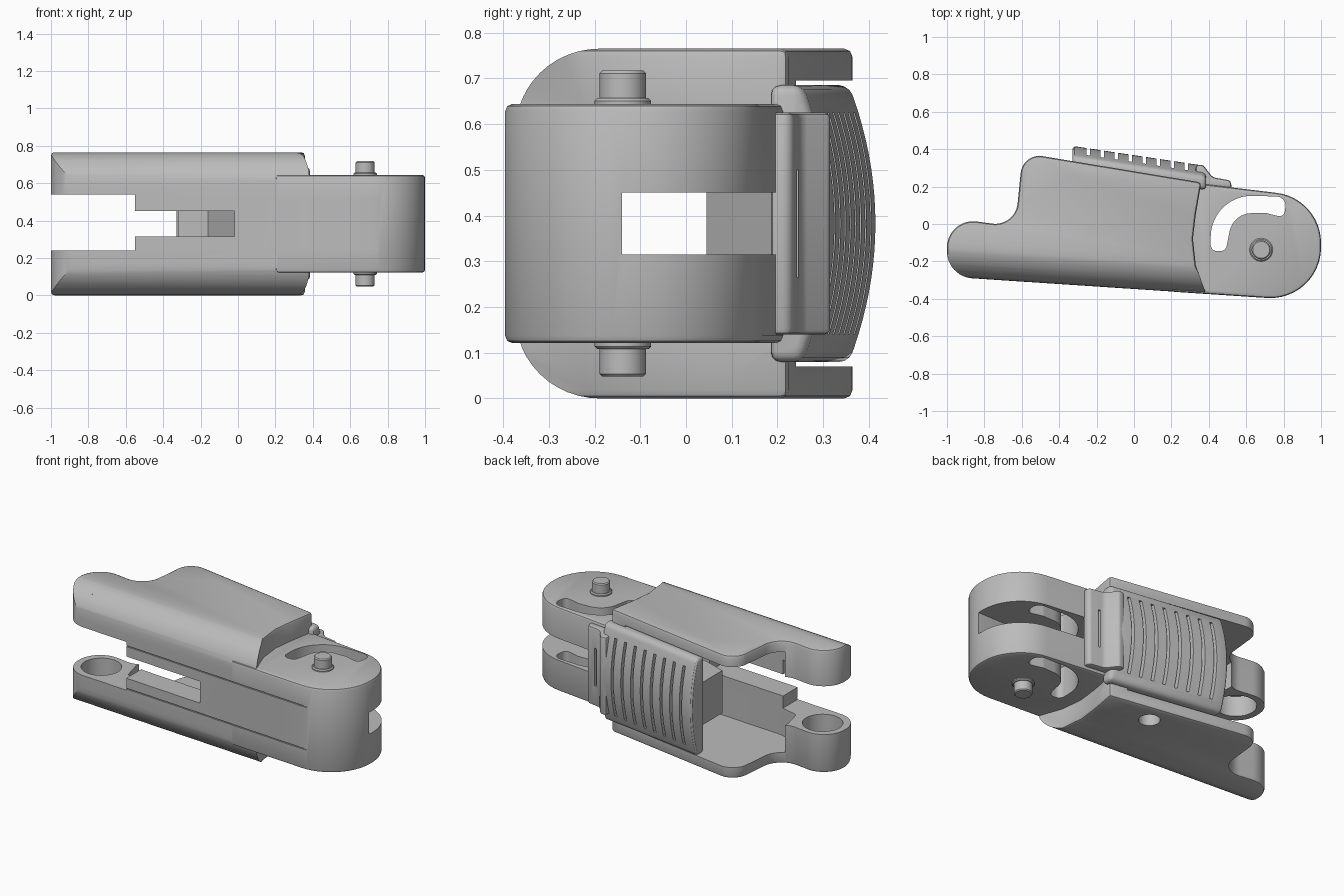
import bpy, bmesh, math
from mathutils import Vector

if "Cube" in bpy.data.objects:
    bpy.data.objects.remove(bpy.data.objects["Cube"])

grey = bpy.data.materials.new("mid_grey")
grey.use_nodes = True
grey.diffuse_color = (0.5, 0.5, 0.5, 1)
grey.node_tree.nodes["Principled BSDF"].inputs["Base Color"].default_value = (0.5, 0.5, 0.5, 1)

TALL = 0.765          # full height, everything mirrors about its middle
MID = TALL / 2
FRONT_SLOPE = -0.066  # lean of the front wall
PAD_SLOPE = -0.15     # lean of the thumb pad


def front_y(x, depth=0.0):
    return -0.3475 + FRONT_SLOPE * x + depth


def fillet(corners, steps=12):
    """Round each (x, y, radius) corner of a polygon with an arc."""
    out = []
    for i, (x, y, r) in enumerate(corners):
        p = Vector((x, y))
        if r == 0:
            out.append(p)
            continue
        a = (Vector(corners[i - 1][:2]) - p).normalized()
        b = (Vector(corners[(i + 1) % len(corners)][:2]) - p).normalized()
        half = a.angle(b) / 2
        c = p + (a + b).normalized() * r / math.sin(half)
        s = p + a * r / math.tan(half) - c
        e = p + b * r / math.tan(half) - c
        start = math.atan2(s.y, s.x)
        turn = (math.atan2(e.y, e.x) - start + math.pi) % math.tau - math.pi
        for k in range(steps + 1):
            t = start + turn * k / steps
            out.append(c + r * Vector((math.cos(t), math.sin(t))))
    return out


def modify(ob, kind, **settings):
    mod = ob.modifiers.new(kind, kind)
    for key, value in settings.items():
        setattr(mod, key, value)
    bpy.context.view_layer.objects.active = ob
    bpy.ops.object.modifier_apply(modifier=mod.name)


def prism(name, corners, lo, hi, along_x=False, slope=0.0, bevel=0.0, segments=2):
    """Extrude a rounded polygon along z, or along x with a lean in y."""
    bm = bmesh.new()
    place = (lambda p, h: (h, p[0] + slope * h, p[1])) if along_x else (lambda p, h: (p[0], p[1], h))
    pts = fillet(corners)
    rings = [[bm.verts.new(place(p, h)) for p in pts] for h in (lo, hi)]
    for ring in rings:
        bm.faces.new(ring)
    for i in range(len(pts)):
        bm.faces.new((rings[0][i - 1], rings[0][i], rings[1][i], rings[1][i - 1]))
    bmesh.ops.recalc_face_normals(bm, faces=bm.faces)
    mesh = bpy.data.meshes.new(name)
    bm.to_mesh(mesh)
    bm.free()
    mesh.materials.append(grey)
    ob = bpy.data.objects.new(name, mesh)
    bpy.context.collection.objects.link(ob)
    if bevel:
        modify(ob, "BEVEL", width=bevel, segments=segments, limit_method="ANGLE",
               angle_limit=math.radians(50), use_clamp_overlap=False)
    return ob


def box(name, x0, x1, y0, y1, z0, z1, **kw):
    return prism(name, [(x0, y0, 0), (x1, y0, 0), (x1, y1, 0), (x0, y1, 0)], z0, z1, **kw)


def disc(name, x, y, r, z0, z1, **kw):
    ring = [(x + r * math.cos(t * math.tau / 40), y + r * math.sin(t * math.tau / 40), 0) for t in range(40)]
    return prism(name, ring, z0, z1, **kw)


def combine(ob, other, operation="DIFFERENCE"):
    modify(ob, "BOOLEAN", object=other, operation=operation, solver="EXACT")
    bpy.data.objects.remove(other)


# Main shell: outline with a grip dip, front corners rounded off
body = prism("body", [(-1, front_y(-1), 0.145), (-1, 0.035, 0.14), (-0.635, -0.015, 0.12),
                      (-0.595, 0.38, 0.1), (0.36, 0.222, 0), (0.33, 0.05, 0), (0.315, -0.08, 0),
                      (0.33, -0.22, 0), (0.385, front_y(0.385), 0)], 0, TALL, bevel=0.018)
combine(body, prism("rounding", [(-0.3475, 0, 0.18), (-0.3475, TALL, 0.18), (0.7, TALL, 0), (0.7, 0, 0)],
                    -1.2, 0.7, along_x=True, slope=FRONT_SLOPE), "INTERSECT")

# Hollow interior, open to the back
combine(body, prism("cavity", [(-0.69, 0.6, 0), (-0.69, -0.02, 0), (-0.66, -0.14, 0.03), (-0.53, -0.17, 0.03),
                               (0.25, -0.22, 0.03), (0.25, 0.6, 0)], 0.07, TALL - 0.07))

# Rounded hinge head
head = prism("head", [(0.2, 0.234, 0), (0.2, front_y(0.2, -0.001), 0), (1, front_y(1, -0.001), 0.27),
                      (1, 0.138, 0.27)], 0.121, 0.644, bevel=0.016)
combine(body, head, "UNION")

# Centre slot, front window and open tail gap
combine(body, box("centre_slot", 0.1, 1.2, -0.14, 0.5, 0.315, 0.45))
combine(body, box("window", -0.6, -0.02, -0.6, 0.1, 0.315, 0.45))
combine(body, box("tail_gap", -1.2, -0.55, -0.6, 0.6, 0.24, 0.54))

# Curved guide slot through the head
combine(body, prism("guide_slot", [(0.41, -0.145, 0.035), (0.41, 0.158, 0.22), (0.82, 0.145, 0.05),
                                   (0.8, 0.035, 0.03), (0.7, 0.06, 0.05), (0.53, 0.055, 0.12),
                                   (0.49, -0.145, 0.035)], 0, TALL))

# Stepped sockets in both tail bosses, and a round hole in the lower plate
for radius, floor in ((0.115, 0.1), (0.09, 0.04)):
    combine(body, disc("socket", -0.845, -0.135, radius, floor, TALL - floor))
combine(body, disc("lower_hole", 0.02, 0.155, 0.06, -0.1, 0.2))

# Fine seams along the front wall
for z in (0.25, 0.515):
    seam = [(-0.7, front_y(-0.7, -0.02), 0), (0.75, front_y(0.75, -0.02), 0),
            (0.75, front_y(0.75, 0.006), 0), (-0.7, front_y(-0.7, 0.006), 0)]
    combine(body, prism("seam", seam, z - 0.003, z + 0.003))

# Pivot pins with washers, one above and one below
pins = []
for side, flip in (("upper", False), ("lower", True)):
    for part, r, z0, z1 in (("washer", 0.062, 0.62, 0.657), ("pin", 0.051, 0.63, 0.717)):
        span = (TALL - z1, TALL - z0) if flip else (z0, z1)
        pins.append(disc(f"{side}_{part}", 0.68, -0.138, r, *span, bevel=0.006, segments=1))


# Thumb pad: bowed section swept along the back, with finger grooves
def bow(offset):
    """Bowed outer line from the lower to the upper edge."""
    return [(0.368 - offset - 0.058 * u * u, MID + 0.303 * u, 0) for u in [k / 10 - 1 for k in range(21)]]


pad = prism("thumb_pad", bow(0) + [(0.24, 0.685, 0), (0.24, 0.08, 0)], -0.33, 0.385,
            along_x=True, slope=PAD_SLOPE, bevel=0.022, segments=3)
for k in range(8):
    x = -0.245 + 0.075 * k
    groove = bow(0.045)[2:-2]
    groove += [(0.6, groove[-1][1], 0), (0.6, groove[0][1], 0)]
    combine(pad, prism("groove", groove, x - 0.009, x + 0.009, along_x=True, slope=PAD_SLOPE))

# Pad tail lying on the head, with a narrow slit
tail = prism("pad_tail", [(0.33, 0.2, 0), (0.52, 0.185, 0), (0.52, 0.232, 0.025), (0.42, 0.25, 0.05),
                          (0.37, 0.315, 0.02), (0.33, 0.315, 0)], 0.14, 0.625, bevel=0.012)
combine(tail, box("slit", 0.445, 0.46, 0.22, 0.4, 0.265, 0.5))

# Inner wedge behind the pad
wedge = prism("inner_wedge", [(-0.32, 0.32, 0), (-0.32, 0.1, 0), (-0.16, 0.045, 0),
                              (0.1, 0.2, 0), (0.1, 0.28, 0)], 0.25, 0.515)

# Smooth curved faces, keep hard edges
bpy.ops.object.select_all(action="DESELECT")
for ob in [body, pad, tail, wedge] + pins:
    ob.select_set(True)
bpy.context.view_layer.objects.active = body
bpy.ops.object.shade_smooth_by_angle(angle=math.radians(30))
